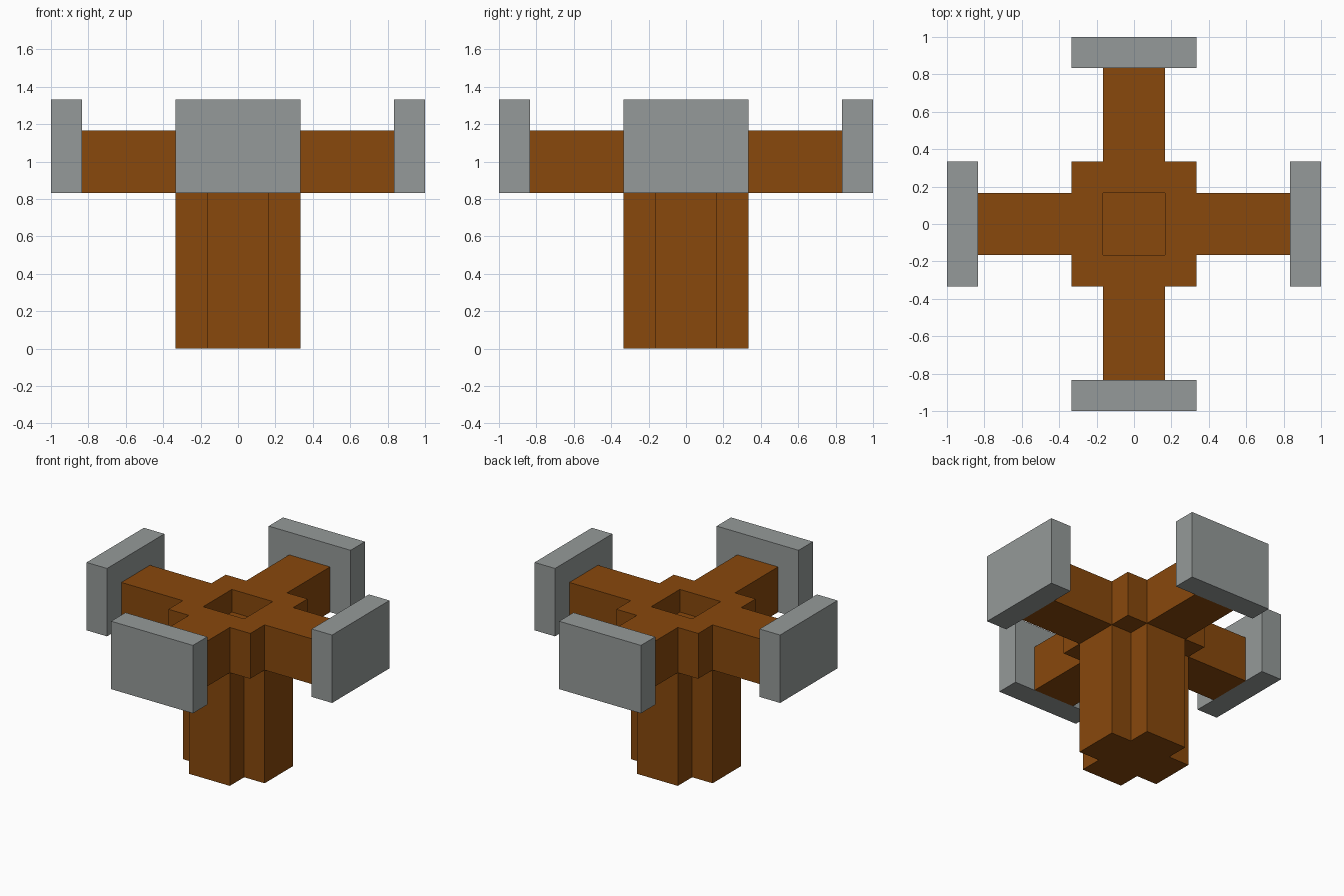
import bpy
import bmesh
from math import pi
from mathutils import Matrix, Vector

cube = bpy.data.objects.get("Cube")
if cube:
    bpy.data.objects.remove(cube, do_unlink=True)

U = 1 / 6  # every part sits on this module


def material(name, color):
    mat = bpy.data.materials.new(name)
    mat.use_nodes = True
    mat.diffuse_color = color
    mat.node_tree.nodes["Principled BSDF"].inputs["Base Color"].default_value = color
    return mat


def prism(name, quarter, z0, z1, mat):
    """Extrude a four-fold symmetric outline, given by one quarter, in modules."""
    bm = bmesh.new()
    verts = []
    for i in range(4):
        turn = Matrix.Rotation(i * pi / 2, 3, "Z")
        verts += [bm.verts.new(turn @ (Vector((x, y, z0)) * U)) for x, y in quarter]
    base = bm.faces.new(verts)
    top = bmesh.ops.extrude_face_region(bm, geom=[base], use_keep_orig=True)["geom"]
    bmesh.ops.translate(bm, vec=(0, 0, (z1 - z0) * U),
                        verts=[v for v in top if isinstance(v, bmesh.types.BMVert)])
    bmesh.ops.recalc_face_normals(bm, faces=bm.faces)
    mesh = bpy.data.meshes.new(name)
    bm.to_mesh(mesh)
    bm.free()
    mesh.materials.append(mat)
    obj = bpy.data.objects.new(name, mesh)
    bpy.context.collection.objects.link(obj)
    return obj


wood = material("brown wood", (0.246, 0.065, 0.0037, 1))
stone = material("grey stone", (0.301, 0.323, 0.319, 1))

# Cross-shaped column
prism("column", [(2, -1), (2, 1), (1, 1)], 0, 5, wood)

# Four-armed head with a square central block
head = prism("cross_head", [(5, -1), (5, 1), (2, 1), (2, 2), (1, 2)], 5, 7, wood)

# Square socket sunk into the top of the head
cutter = prism("socket_cutter", [(1, 1)], 6, 8, wood)
cutter.hide_render = True
cut = head.modifiers.new("socket", "BOOLEAN")
cut.operation = "DIFFERENCE"
cut.solver = "EXACT"
cut.object = cutter
bpy.context.view_layer.objects.active = head
bpy.ops.object.modifier_apply(modifier=cut.name)
bpy.data.objects.remove(cutter, do_unlink=True)

# Upright plate on the end of each arm
for i, side in enumerate(("left", "back", "right", "front")):
    bpy.ops.mesh.primitive_cube_add(size=1)
    plate = bpy.context.object
    plate.name = side + "_end_plate"
    turn = Matrix.Rotation(i * pi / 2, 4, "Z")
    plate.data.transform(turn @ Matrix.Translation(Vector((5.5, 0, 6.5)) * U)
                         @ Matrix.Diagonal((U, 4 * U, 3 * U, 1)))
    plate.data.materials.append(stone)
